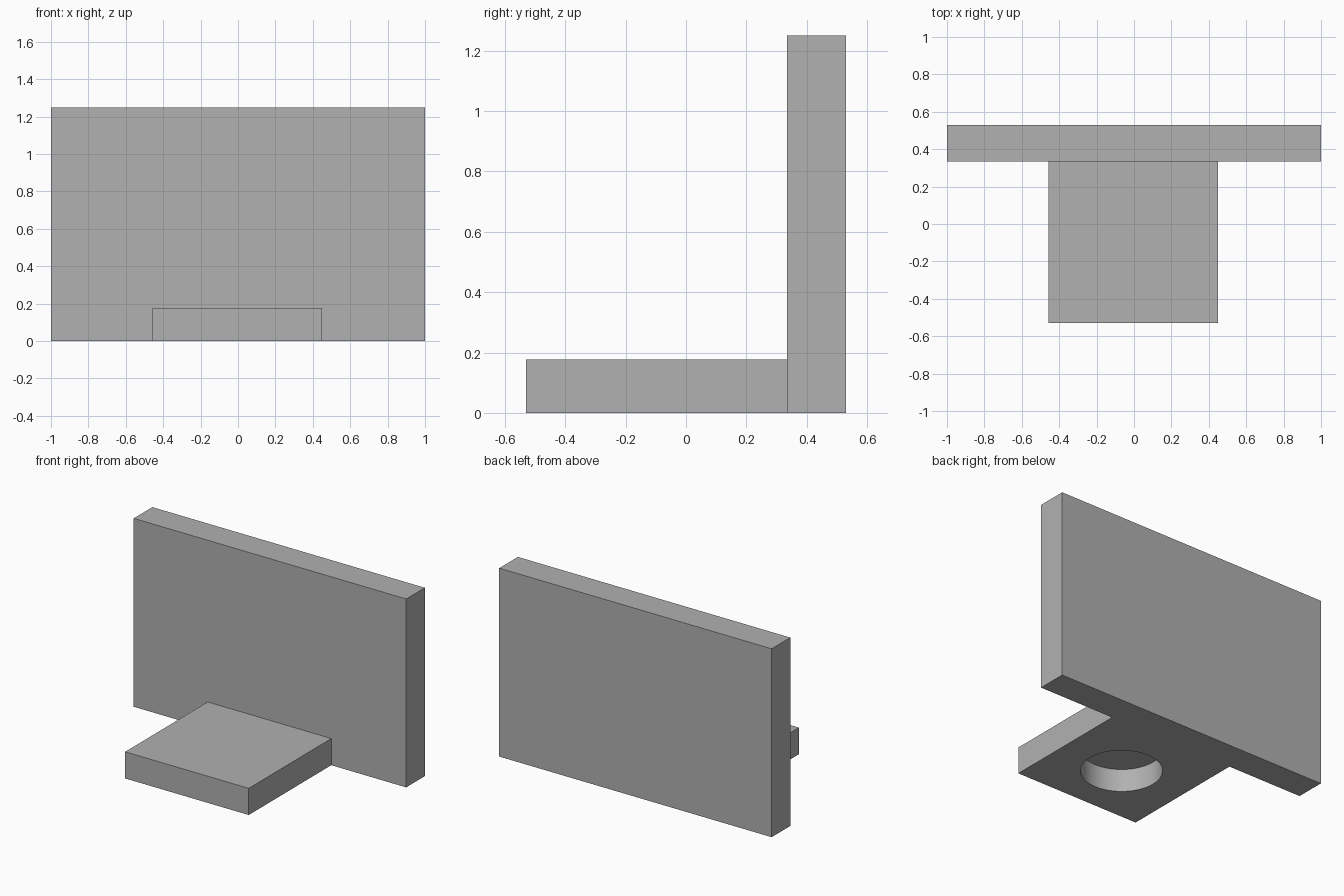
import bpy
import bmesh
from mathutils import Matrix, Vector

if "Cube" in bpy.data.objects:
    bpy.data.objects.remove(bpy.data.objects["Cube"], do_unlink=True)

# One grey for the whole model
grey = bpy.data.materials.new("plain_grey")
grey.use_nodes = True
colour = (0.44, 0.44, 0.44, 1)
grey.diffuse_color = colour
grey.node_tree.nodes["Principled BSDF"].inputs["Base Color"].default_value = colour


def make_object(name, bm):
    mesh = bpy.data.meshes.new(name)
    bm.to_mesh(mesh)
    bm.free()
    mesh.materials.append(grey)
    obj = bpy.data.objects.new(name, mesh)
    bpy.context.collection.objects.link(obj)
    return obj


def box(name, low, high):
    low, high = Vector(low), Vector(high)
    bm = bmesh.new()
    place = Matrix.Translation((low + high) / 2) @ Matrix.Diagonal((high - low).to_4d())
    bmesh.ops.create_cube(bm, size=1, matrix=place)
    return make_object(name, bm)


# Upright back plate and the foot in front of it
back_plate = box("back_plate", (-1, 0.335, 0), (1, 0.53, 1.25))
foot = box("foot", (-0.457, -0.53, 0), (0.45, 0.335, 0.177))

# Blind round socket in the underside of the foot
socket_depth = 0.15
bm = bmesh.new()
bmesh.ops.create_cone(bm, cap_ends=True, segments=64, radius1=0.243, radius2=0.243,
                      depth=2 * socket_depth,
                      matrix=Matrix.Translation((0, -0.115, 0)))
cutter = make_object("socket_cutter", bm)
cutter.hide_render = True
cutter.hide_viewport = True

cut = foot.modifiers.new("socket", 'BOOLEAN')
cut.operation = 'DIFFERENCE'
cut.solver = 'EXACT'
cut.object = cutter

# Apply the cut, then smooth the socket wall only
depsgraph = bpy.context.evaluated_depsgraph_get()
cut_mesh = bpy.data.meshes.new_from_object(foot.evaluated_get(depsgraph))
foot.modifiers.clear()
foot.data = cut_mesh
bpy.data.objects.remove(cutter, do_unlink=True)

bpy.ops.object.select_all(action='DESELECT')
foot.select_set(True)
bpy.context.view_layer.objects.active = foot
bpy.ops.object.shade_smooth_by_angle()
